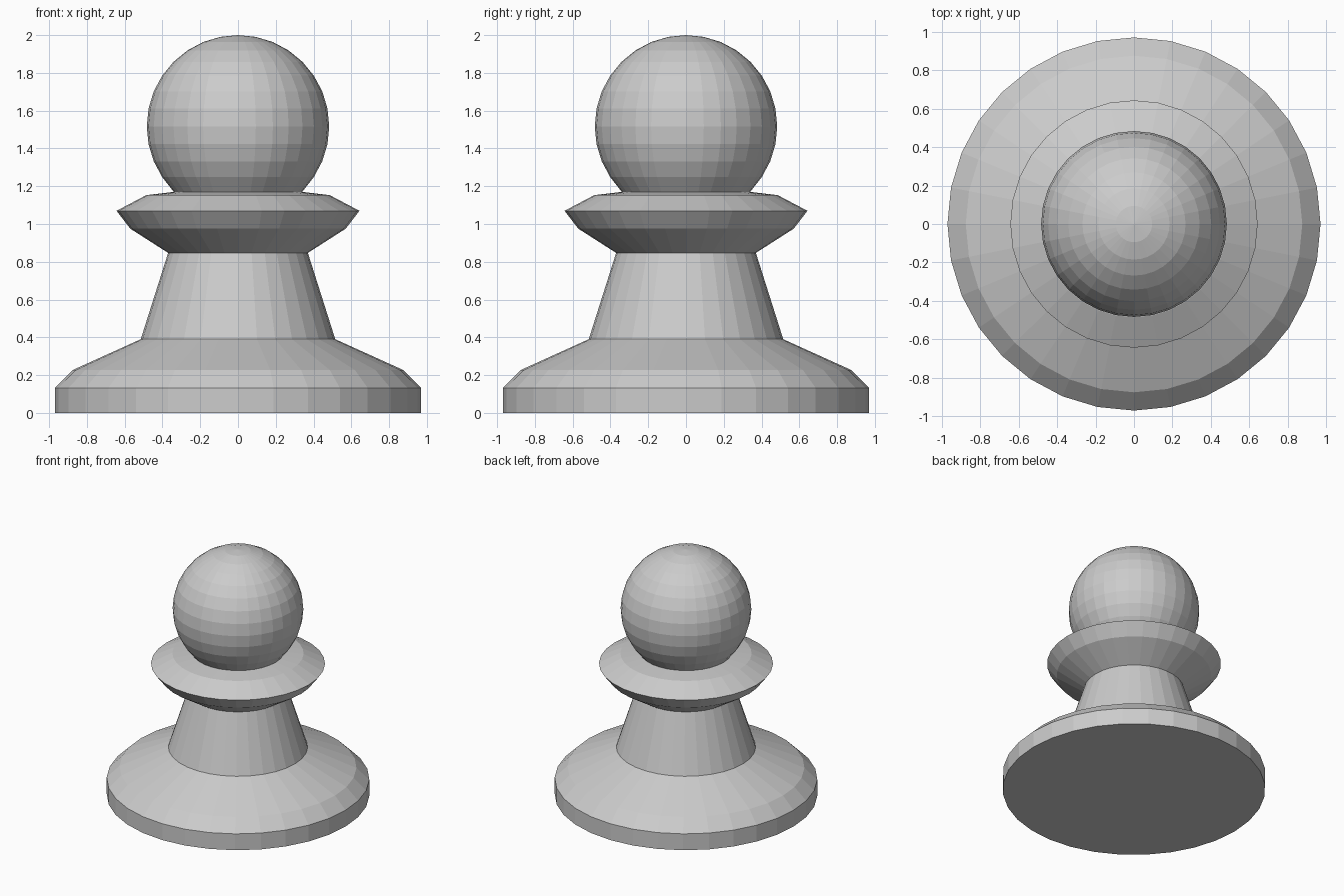
import bpy, bmesh, math
from mathutils import Matrix

if "Cube" in bpy.data.objects:
    bpy.data.objects.remove(bpy.data.objects["Cube"])

SEGS = 32


def lathe(name, profile):
    """Revolve a (radius, height) profile around z and cap both ends."""
    bm = bmesh.new()
    rings = []
    for r, z in profile:
        rings.append([bm.verts.new((r * math.cos(2 * math.pi * i / SEGS),
                                    r * math.sin(2 * math.pi * i / SEGS), z))
                      for i in range(SEGS)])
    for low, high in zip(rings, rings[1:]):
        for i in range(SEGS):
            j = (i + 1) % SEGS
            bm.faces.new((low[i], low[j], high[j], high[i]))
    bm.faces.new(rings[0][::-1])
    bm.faces.new(rings[-1])
    mesh = bpy.data.meshes.new(name)
    bm.to_mesh(mesh)
    bm.free()
    obj = bpy.data.objects.new(name, mesh)
    bpy.context.collection.objects.link(obj)
    return obj


# Head: faceted ball whose lower end stops at the collar
R, CZ = 0.483, 1.517
head = [(0.34, 1.17)]
for k in range(-3, 8):
    a = math.radians(11.25 * k)
    head.append((R * math.cos(a), CZ + R * math.sin(a)))

# Foot, stem, collar and head as one turned profile
pawn = lathe("turned_game_piece", [
    (0.97, 0.0), (0.97, 0.133), (0.875, 0.227), (0.515, 0.39),
    (0.37, 0.847), (0.57, 0.975), (0.643, 1.07), (0.485, 1.153),
    (0.34, 1.17)] + head[1:])

# Raise the flat top of the head to a shallow point
bm = bmesh.new()
bm.from_mesh(pawn.data)
cap = max(bm.faces, key=lambda f: f.calc_center_median().z)
tip = bmesh.ops.poke(bm, faces=[cap])["verts"][0]
tip.co.z = 2.0
bm.to_mesh(pawn.data)
bm.free()
